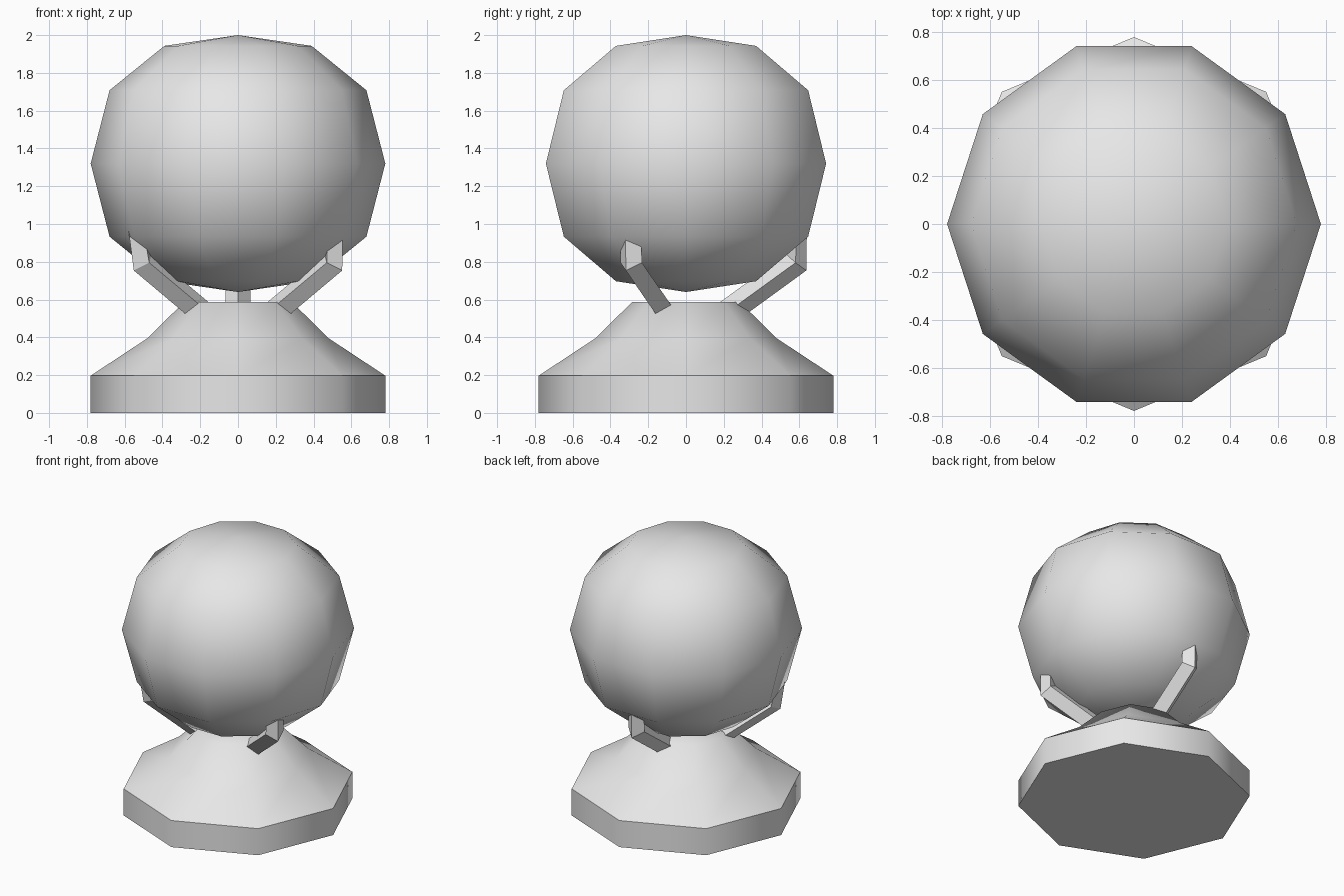
import bpy, bmesh, math

if "Cube" in bpy.data.objects:
    bpy.data.objects.remove(bpy.data.objects["Cube"])

grey = bpy.data.materials.new("plain grey")
grey.diffuse_color = (0.8, 0.8, 0.8, 1.0)
grey.use_nodes = True
grey.node_tree.nodes["Principled BSDF"].inputs["Base Color"].default_value = grey.diffuse_color


def finish(name, bm, smooth_angle=None):
    """Turn a bmesh into a named object, optionally smooth below an angle."""
    bmesh.ops.recalc_face_normals(bm, faces=bm.faces)
    mesh = bpy.data.meshes.new(name)
    bm.to_mesh(mesh)
    bm.free()
    mesh.materials.append(grey)
    if smooth_angle is not None:
        mesh.shade_smooth()
        mesh.set_sharp_from_angle(angle=math.radians(smooth_angle))
    obj = bpy.data.objects.new(name, mesh)
    bpy.context.scene.collection.objects.link(obj)
    return obj


def bridge(bm, rings):
    """Join successive vertex rings with quads."""
    for a, b in zip(rings, rings[1:]):
        n = len(a)
        for i in range(n):
            j = (i + 1) % n
            bm.faces.new((a[i], a[j], b[j], b[i]))


def turned(name, profile, sides, smooth_angle, bottom=None, top=None):
    """Revolve (radius, z) points; ends are flat caps or pole heights."""
    bm = bmesh.new()
    rings = [[bm.verts.new((r * math.cos(math.tau * i / sides),
                            r * math.sin(math.tau * i / sides), z))
              for i in range(sides)] for r, z in profile]
    bridge(bm, rings)
    for ring, pole in ((rings[0], bottom), (rings[-1], top)):
        if pole is None:
            bm.faces.new(ring)
        else:
            tip = bm.verts.new((0, 0, pole))
            for i in range(sides):
                bm.faces.new((ring[i], ring[(i + 1) % sides], tip))
    return finish(name, bm, smooth_angle)


# Octagonal pedestal with a flared shoulder
turned("pedestal", [(0.78, 0), (0.78, 0.197), (0.48, 0.395), (0.285, 0.587)], 8, 50)

# Ten-sided faceted ball with shallow poles
turned("ball", [(0.39, 0.697), (0.68, 0.933), (0.78, 1.32), (0.68, 1.708), (0.39, 1.943)],
       10, 60, bottom=0.64, top=2.0)


def prong(name, azimuth, lean):
    """Bent bar of diamond section, rising from the pedestal into the ball."""
    half = 0.065
    # (radius, z) of the outer, side and inner corners at foot, elbow and tip
    sections = [((0.24, 0.465), (0.18, 0.505), (0.13, 0.55)),
                ((0.637, 0.754), (0.58, 0.795), (0.53, 0.84)),
                ((0.64 + lean, 0.97), (0.585 + lean, 0.97), (0.53 + lean, 0.97))]
    c, s = math.cos(math.radians(azimuth)), math.sin(math.radians(azimuth))
    bm = bmesh.new()
    rings = []
    for outer, side, inner in sections:
        corners = [(outer, 0), (side, half), (inner, 0), (side, -half)]
        rings.append([bm.verts.new((r * c - t * s, r * s + t * c, z))
                      for (r, z), t in corners])
    bridge(bm, rings)
    bm.faces.new(rings[0])
    bm.faces.new(rings[-1])
    return finish(name, bm)


# Three prongs gripping the ball
prong("back_prong", 90, 0.0)
prong("left_prong", 210, 0.03)
prong("right_prong", 330, 0.0)
